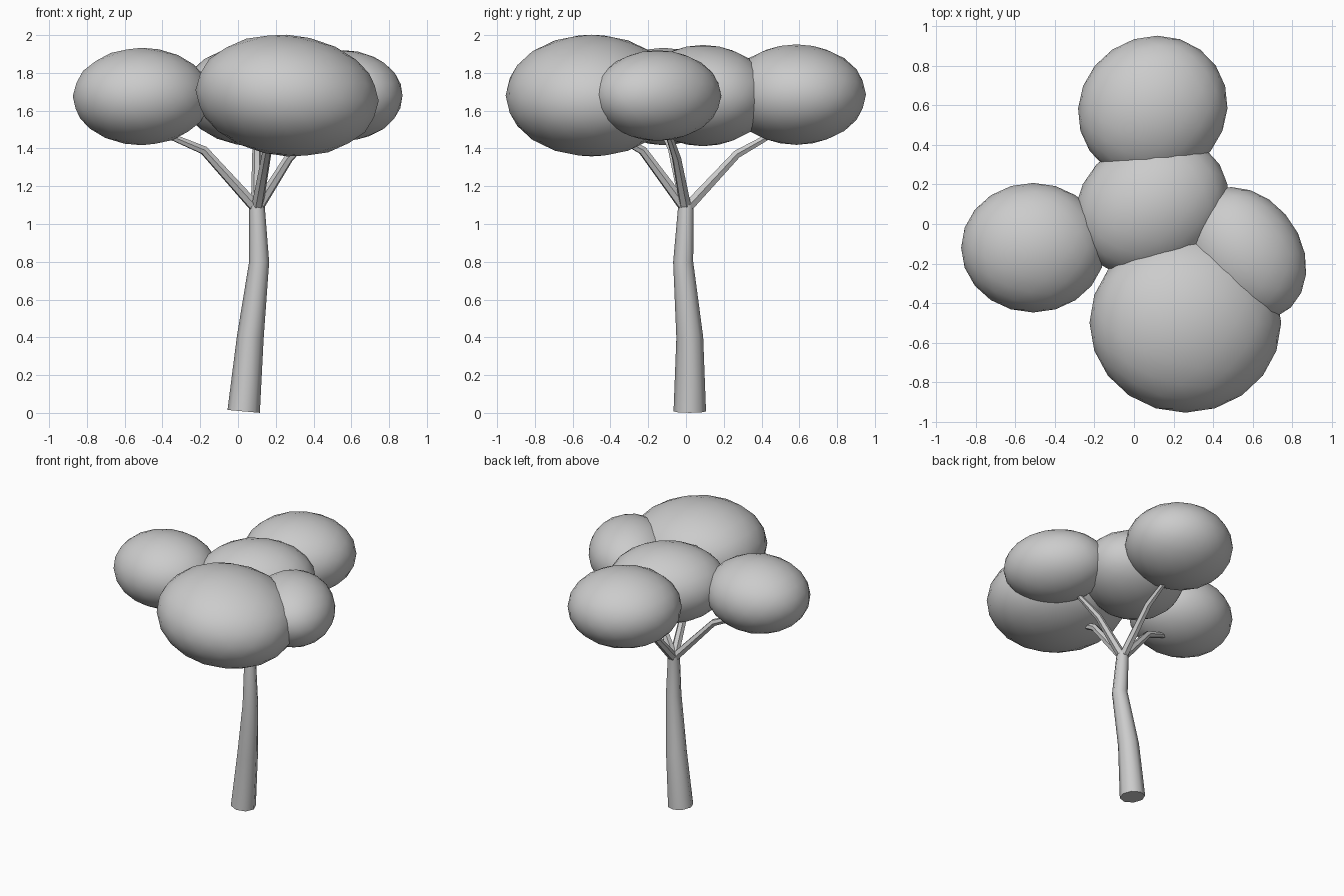
import bpy
import bmesh
from mathutils import Vector

cube = bpy.data.objects.get("Cube")
if cube:
    bpy.data.objects.remove(cube, do_unlink=True)

# One plain grey for the whole tree
grey = bpy.data.materials.new("plain grey")
grey.use_nodes = True
colour = (0.6, 0.6, 0.6, 1)
grey.diffuse_color = colour
grey.node_tree.nodes["Principled BSDF"].inputs["Base Color"].default_value = colour


def select_only(obj):
    bpy.ops.object.select_all(action="DESELECT")
    obj.select_set(True)
    bpy.context.view_layer.objects.active = obj


def limb(name, points, resolution):
    """Tapered round limb along points given as (x, y, z, radius)."""
    curve = bpy.data.curves.new(name, "CURVE")
    curve.dimensions = "3D"
    curve.bevel_depth = 1
    curve.bevel_resolution = resolution
    curve.use_fill_caps = True
    spline = curve.splines.new("POLY")
    spline.points.add(len(points) - 1)
    for p, (x, y, z, r) in zip(spline.points, points):
        p.co = (x, y, z, 1)
        p.radius = r
    curve.materials.append(grey)
    obj = bpy.data.objects.new(name, curve)
    bpy.context.collection.objects.link(obj)
    select_only(obj)
    bpy.ops.object.convert(target="MESH")
    bpy.ops.object.shade_smooth_by_angle(angle=0.8)


def foliage(name, centre, radii, lean=0, droop=0):
    """Rounded leaf clump; lean skews x along y, droop skews z along x."""
    bm = bmesh.new()
    bmesh.ops.create_icosphere(bm, subdivisions=3, radius=1)
    for v in bm.verts:
        p = Vector(a * b for a, b in zip(v.co, radii))
        v.co = Vector(centre) + p + Vector((lean * p.y, 0, droop * p.x))
    for f in bm.faces:
        f.smooth = True
    mesh = bpy.data.meshes.new(name)
    bm.to_mesh(mesh)
    bm.free()
    mesh.materials.append(grey)
    bpy.context.collection.objects.link(bpy.data.objects.new(name, mesh))


# Trunk
limb("trunk", [(0.03, 0.02, 0.008, 0.086), (0.065, 0.02, 0.4, 0.071),
               (0.112, -0.015, 0.8, 0.053), (0.1, 0, 1.1, 0.041)], 2)

# Branches: each rises from the fork, bends, then runs into its clump
for side, bend, tip in [
    ("left", (0.27, -0.05, 1.35), (0.42, -0.1, 1.5)),
    ("right", (-0.18, -0.07, 1.39), (-0.37, -0.11, 1.47)),
    ("front", (0.155, -0.23, 1.39), (0.19, -0.36, 1.46)),
    ("back", (0.1, 0.27, 1.37), (0.1, 0.43, 1.46)),
]:
    limb(side + "_branch", [(0.1, 0, 1.08, 0.032), (*bend, 0.025), (*tip, 0.018)], 1)

# Foliage clumps
foliage("front_foliage", (0.26, -0.5, 1.68), (0.485, 0.455, 0.322), droop=-0.06)
foliage("right_foliage", (-0.51, -0.12, 1.675), (0.365, 0.328, 0.258))
foliage("left_foliage", (0.56, -0.15, 1.68), (0.305, 0.337, 0.24), lean=-0.2)
foliage("back_foliage", (0.095, 0.585, 1.685), (0.378, 0.368, 0.266), lean=0.06)
foliage("middle_foliage", (0.09, 0.09, 1.68), (0.385, 0.36, 0.268), lean=0.15)
